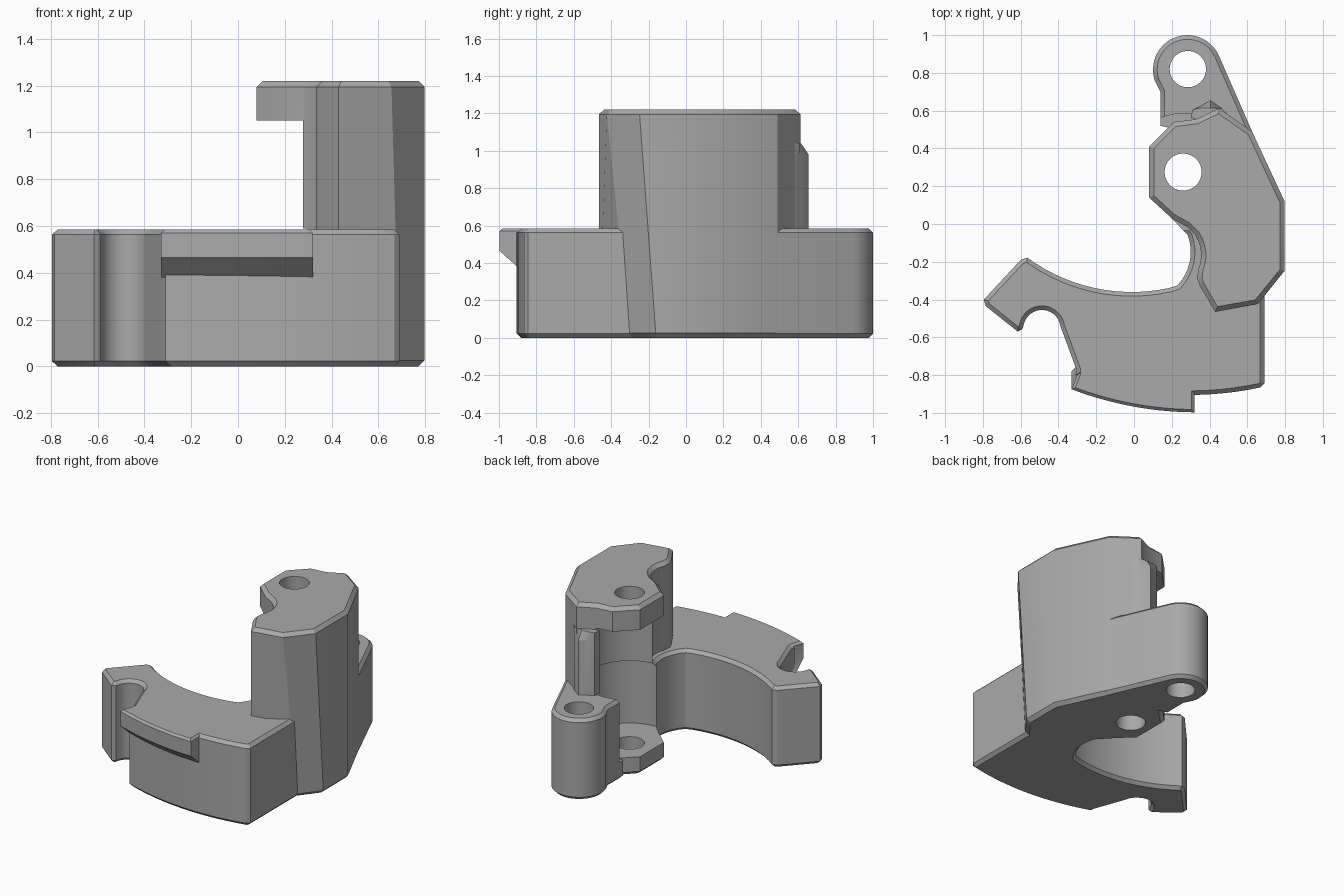
import bpy, bmesh, math
from mathutils import Vector
from mathutils.geometry import intersect_line_line_2d

cube = bpy.data.objects.get("Cube")
if cube:
    bpy.data.objects.remove(cube)

grey = bpy.data.materials.new("plain grey")
grey.use_nodes = True
COLOUR = (0.40, 0.40, 0.40, 1)
grey.diffuse_color = COLOUR
grey.node_tree.nodes["Principled BSDF"].inputs["Base Color"].default_value = COLOUR


def arc(a, b, c, n=14):
    """Points on the circular arc from a through b to c."""
    (ax, ay), (bx, by), (cx, cy) = a, b, c
    d = 2 * (ax * (by - cy) + bx * (cy - ay) + cx * (ay - by))
    sa, sb, sc = ax * ax + ay * ay, bx * bx + by * by, cx * cx + cy * cy
    ox = (sa * (by - cy) + sb * (cy - ay) + sc * (ay - by)) / d
    oy = (sa * (cx - bx) + sb * (ax - cx) + sc * (bx - ax)) / d
    r = math.hypot(ax - ox, ay - oy)
    t0, t1, t2 = (math.atan2(y - oy, x - ox) for x, y in (a, b, c))
    turn = 2 * math.pi
    sweep = (t2 - t0) % turn
    if (t1 - t0) % turn > sweep:
        sweep -= turn
    return [(ox + r * math.cos(t0 + sweep * i / n),
             oy + r * math.sin(t0 + sweep * i / n)) for i in range(n + 1)]


def loft(name, levels, chamfer=0.0, bottom=True):
    """Solid through matching outlines at rising heights, with chamfered rims."""
    bm = bmesh.new()
    rings = [[bm.verts.new((x, y, z)) for x, y in pts] for pts, z in levels]
    n = len(rings[0])
    low = bm.faces.new(rings[0][::-1])
    top = bm.faces.new(rings[-1])
    for lo, hi in zip(rings, rings[1:]):
        for i in range(n):
            j = (i + 1) % n
            bm.faces.new((lo[i], lo[j], hi[j], hi[i]))
    bmesh.ops.recalc_face_normals(bm, faces=bm.faces)
    if chamfer:
        edges = list(top.edges) + (list(low.edges) if bottom else [])
        bmesh.ops.bevel(bm, geom=edges, offset=chamfer, segments=1,
                        affect='EDGES', clamp_overlap=False)
    mesh = bpy.data.meshes.new(name)
    bm.to_mesh(mesh)
    bm.free()
    mesh.materials.append(grey)
    obj = bpy.data.objects.new(name, mesh)
    bpy.context.collection.objects.link(obj)
    return obj


def cylinder(name, x, y, r, z0, z1, n=64):
    ring = [(x + r * math.cos(2 * math.pi * i / n),
             y + r * math.sin(2 * math.pi * i / n)) for i in range(n)]
    return loft(name, [(ring, z0), (ring, z1)])


# Curved base with a hooked jaw, a pivot lug and the tower's foot
base_outline = (
    [(0.69, -0.845)]
    + arc((0.67, -0.865), (0.32, -0.905), (-0.31, -0.80))
    + [(-0.305, -0.77)]
    + arc((-0.39, -0.54), (-0.49, -0.455), (-0.58, -0.52))
    + [(-0.59, -0.555), (-0.615, -0.57), (-0.785, -0.435), (-0.795, -0.40), (-0.60, -0.19)]
    + arc((-0.565, -0.178), (0, -0.36), (0.19, -0.338))
    + arc((0.23, -0.325), (0.29, -0.22), (0.285, -0.06), 8)
    + [(0.20, 0.03), (0.22, 0.20), (0.22, 0.50), (0.14, 0.52), (0.14, 0.70)]
    + arc((0.11, 0.76), (0.28, 1.0), (0.45, 0.89), 20)
    + [(0.625, 0.49), (0.775, 0.12), (0.775, -0.16), (0.69, -0.27)])
base_outline.reverse()
base = loft("base_body", [(base_outline, 0), (base_outline, 0.585)], 0.022)

# Overhanging front lip with a sloping underside
lip_arc = arc((-0.33, -0.875), (0, -0.967), (0.32, -0.997))
lip_back = [(0.32, -0.80), (-0.27, -0.72)]
lip_root = [(x, y + 0.095) for x, y in lip_arc]
lip = loft("front_lip", [(lip_root + lip_back, 0.38), (lip_arc + lip_back, 0.465),
                         (lip_arc + lip_back, 0.585)], 0.015, bottom=False)


# Tall tower; its front corner facet leans with height
def tower_outline(corner, side):
    return ([(0.08, 0.14), (0.20, 0.03), (0.28, -0.015)]
            + arc((0.325, -0.06), (0.355, -0.15), (0.34, -0.24), 6)
            + [(0.335, -0.29), (0.35, -0.33), (0.43, -0.465), corner, side,
               (0.797, 0.12), (0.625, 0.49), (0.45, 0.613),
               (0.33, 0.555), (0.21, 0.54), (0.08, 0.41)])


tower = loft("tower", [(tower_outline((0.69, -0.30), (0.797, -0.16)), 0),
                       (tower_outline((0.655, -0.425), (0.797, -0.25)), 1.22)], 0.025)

# Small rib on the back of the tower
rib_outline = [(0.30, 0.56), (0.45, 0.52), (0.55, 0.52), (0.47, 0.61),
               (0.405, 0.655), (0.35, 0.625), (0.31, 0.605)]
rib_top = [(x, min(y, 0.615)) for x, y in rib_outline]
rib = loft("back_rib", [(rib_outline, 0.45), (rib_outline, 0.98), (rib_top, 1.04)])

# Cutters: round pocket in two widths, tower bore and lug bore
pocket_x, pocket_y = 0.26, 0.275
cutters = [
    cylinder("lower_pocket_cutter", pocket_x, pocket_y, 0.31, 0.13, 0.59),
    cylinder("upper_pocket_cutter", pocket_x, pocket_y, 0.29, 0.57, 1.05),
    cylinder("tower_bore_cutter", pocket_x, pocket_y, 0.098, -0.2, 1.5),
    cylinder("lug_bore_cutter", 0.285, 0.82, 0.096, -0.2, 0.9)]

for part in (base, lip, tower, rib):
    bpy.ops.object.select_all(action='DESELECT')
    part.select_set(True)
    bpy.context.view_layer.objects.active = part
    if part is not lip:
        for cutter in cutters:
            mod = part.modifiers.new(cutter.name, 'BOOLEAN')
            mod.operation = 'DIFFERENCE'
            mod.solver = 'EXACT'
            mod.object = cutter
            bpy.ops.object.modifier_apply(modifier=mod.name)
    bpy.ops.object.shade_smooth_by_angle(angle=math.radians(25))

for cutter in cutters:
    bpy.data.objects.remove(cutter)
